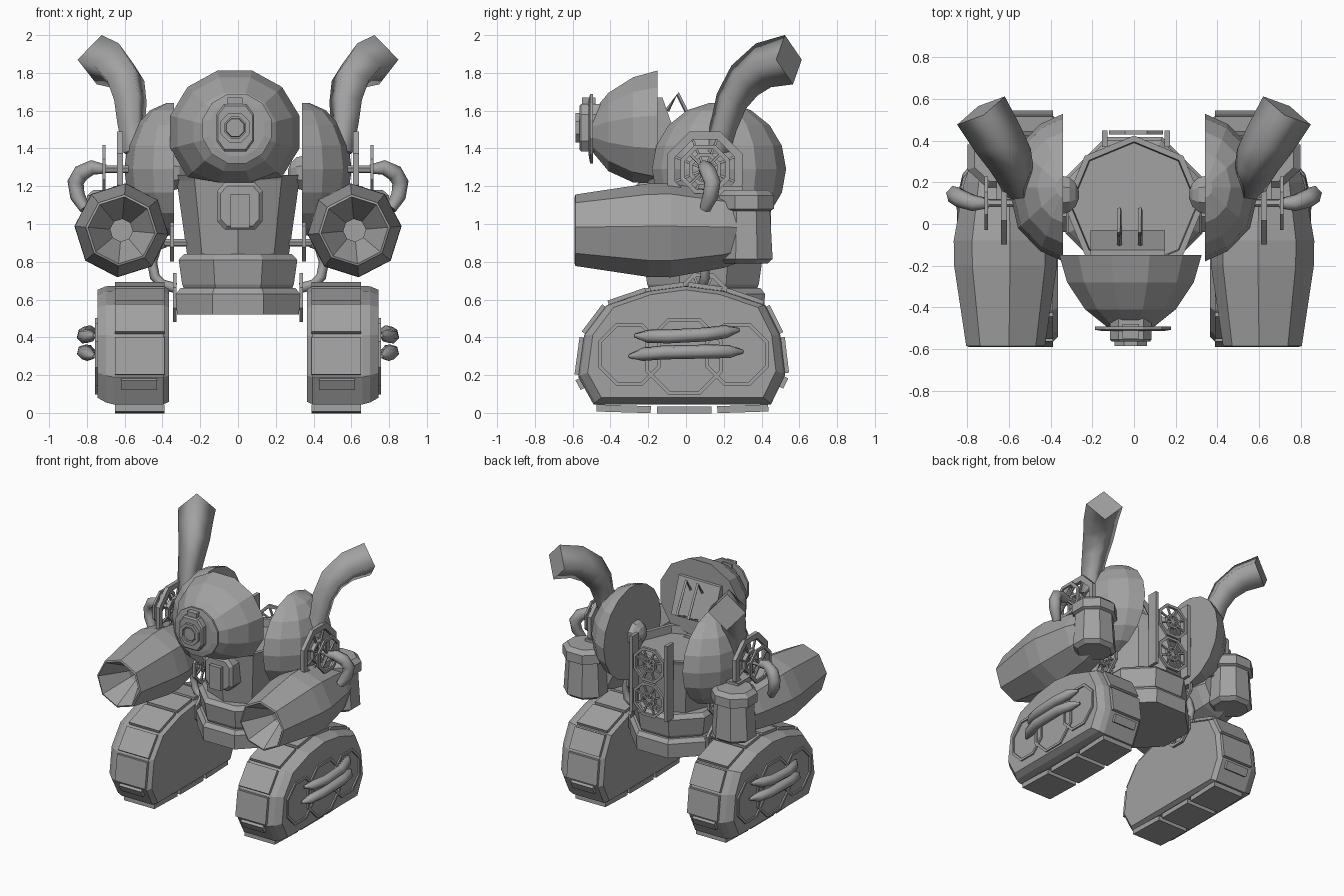
import bpy, bmesh, math
from mathutils import Vector

if "Cube" in bpy.data.objects:
    bpy.data.objects.remove(bpy.data.objects["Cube"])

grey = bpy.data.materials.new("grey metal")
grey.diffuse_color = (0.36, 0.36, 0.36, 1)
grey.use_nodes = True
grey.node_tree.nodes["Principled BSDF"].inputs["Base Color"].default_value = grey.diffuse_color


def caps(faces):
    """Faces made of consecutive indices are end caps, kept flat."""
    return {i for i, f in enumerate(faces) if all(b == a + 1 for a, b in zip(f, f[1:]))}


def build(name, parts, mirror=False, smooth=False):
    """Join (verts, faces) parts into one object, optionally mirrored in x."""
    verts, faces = [], []
    for v, f in parts:
        k = len(verts)
        verts += [tuple(p) for p in v]
        faces += [[i + k for i in q] for q in f]
    me = bpy.data.meshes.new(name)
    me.from_pydata(verts, [], faces)
    bm = bmesh.new()
    bm.from_mesh(me)
    bmesh.ops.recalc_face_normals(bm, faces=bm.faces)
    flat = caps(faces)
    for f in bm.faces:
        f.smooth = smooth and f.index not in flat
    bm.to_mesh(me)
    bm.free()
    me.materials.append(grey)
    ob = bpy.data.objects.new(name, me)
    bpy.context.collection.objects.link(ob)
    if mirror:
        ob.modifiers.new("mirror", 'MIRROR').use_mirror_merge = False
    return ob


def loft(rings, closed=False):
    n, m = len(rings[0]), len(rings)
    faces = [[j * n + i, j * n + (i + 1) % n, (j + 1) % m * n + (i + 1) % n, (j + 1) % m * n + i]
             for j in range(m if closed else m - 1) for i in range(n)]
    if not closed:
        faces += [list(range(n)), list(range((m - 1) * n, m * n))]
    return [p for r in rings for p in r], faces


def ring(c, axis, r, n=8, phase=0.0):
    """Regular polygon around an axis; phase is counted in sides."""
    out = []
    for i in range(n):
        a = 2 * math.pi * (i + phase) / n
        u, v = r * math.cos(a), r * math.sin(a)
        d = {'x': (0, u, v), 'y': (u, 0, v), 'z': (u, v, 0)}[axis]
        out.append(Vector(c) + Vector(d))
    return out


def turned(c, axis, steps, n=8, phase=0.5, closed=False):
    """Lathe-like solid from (offset along axis, radius) steps."""
    e = Vector([float(axis == a) for a in 'xyz'])
    return loft([ring(Vector(c) + e * t, axis, r, n, phase) for t, r in steps], closed)


def band(c, axis, r_out, r_in, thick, n=8, phase=0.5):
    h = thick / 2
    return turned(c, axis, [(-h, r_out), (h, r_out), (h, r_in), (-h, r_in)], n, phase, True)


def box(x0, x1, y0, y1, z0, z1):
    return loft([[(x0, y0, z), (x1, y0, z), (x1, y1, z), (x0, y1, z)] for z in (z0, z1)])


def tube(path, radii, n=6, side=None):
    pts = [Vector(p) for p in path]
    if not isinstance(radii, (list, tuple)):
        radii = [radii] * len(pts)
    rings = []
    for i, p in enumerate(pts):
        t = (pts[min(i + 1, len(pts) - 1)] - pts[max(i - 1, 0)]).normalized()
        side = Vector(side) if side is not None else t.orthogonal()
        side = (side - t * side.dot(t)).normalized()
        w = t.cross(side)
        rings.append([p + (side * math.cos(a) + w * math.sin(a)) * radii[i]
                      for a in (2 * math.pi * k / n for k in range(n))])
    return loft(rings)


def grille(c, axis, r, width=0.022, thick=0.02, spokes=4):
    """Octagonal frame with crossing bars and a hub ring."""
    parts = [band(c, axis, r, r - width, thick), band(c, axis, r * 0.42, r * 0.32, thick)]
    rim = ring(c, axis, r - width, spokes * 2, 0.5)
    return parts + [tube([rim[i], rim[i + spokes]], 0.009, 4) for i in range(spokes)]


def plate(cx, cz, w, h, cut_w, cut_h, steps):
    """Chamfered rectangle facing y, from (y, scale) steps."""
    pts = [(-w, -cut_h), (-cut_w, -h), (cut_w, -h), (w, -cut_h),
           (w, cut_h), (cut_w, h), (-cut_w, h), (-w, cut_h)]
    return loft([[(cx + x * s, y, cz + z * s) for x, z in pts] for y, s in steps])


# --- tracks ---
PROFILE = [(-.49, .045), (-.57, .19), (-.54, .41), (-.42, .57), (-.2, .645), (0, .672),
           (.2, .645), (.42, .57), (.5, .41), (.525, .2), (.45, .045)]
MID = Vector((-.02, .33))


def side_ring(x, s, dz=0):
    return [(x, p.x, p.y + dz) for p in (MID + (Vector(q) - MID) * s for q in PROFILE)]


build("track_body", [loft([side_ring(.365, .95), side_ring(.395, 1), side_ring(.66, 1),
                           side_ring(.70, .98, .005), side_ring(.745, .91, .01)])], True)

pads = []
outline = PROFILE + [(.15, .035), (-.17, .035), PROFILE[0]]
for a, b in zip(outline, outline[1:]):
    a, b = Vector(a), Vector(b)
    low = a.y + b.y < .3                      # sloped lower ends carry a small pad only
    sloped = low and abs(a.y - b.y) > .1
    d = b - a
    nrm = Vector((-d.y, d.x)).normalized() * (.037 if low and not sloped else .022)
    q = [a + d * (.6 if sloped and a.x < 0 else .05), b - d * (.6 if sloped and a.x > 0 else .05)]
    q += [q[1] + nrm, q[0] + nrm]
    pads.append(loft([[(x, p.x, p.y) for p in q] for x in ((.43, .62) if sloped else (.39, .65))]))
build("track_pads", pads, True)

# raised frames and bars on the outer track side
build("track_side_frames", [band((.748, y, z), 'x', r, r - .02, .016) for y, z, r in
                            ((-.3, .31, .18), (-.01, .3, .22), (.27, .31, .18))], True)
for name, y0, y1, zs in (("upper", -.27, .28, (.41, .405, .405, .415, .43, .44)),
                         ("lower", -.3, .3, (.30, .31, .32, .325, .325, .325))):
    ys = (y0, y0 + .07, y0 + .18, y1 - .18, y1 - .07, y1)
    path = list(zip((.76, .79, .815, .815, .79, .76), ys, zs))
    build("track_bar_" + name, [tube(path, [.01, .036, .038, .038, .036, .01], 6)], True, True)

# --- hull and torso ---
C = (0, .09, 0)
build("pelvis", [turned(C, 'z', [(.52, .35), (.63, .355), (.66, .33)])])
build("waist", [turned(C, 'z', [(.66, .31), (.68, .32), (.81, .34), (.84, .31)])])
build("torso", [turned(C, 'z', [(.84, .27), (1.23, .325), (1.26, .335), (1.26, .305), (1.2, .30)],
                       8, 0)])
build("chest_panel", [plate(.01, 1.095, .12, .125, .08, .08, ((-.12, 1), (-.25, 1), (-.27, .85))),
                      box(-.04, .06, -.30, -.2, .98, 1.16)])

# back frame with two stacked grilles
build("back_grilles", grille((.01, .44, .95), 'y', .14) + grille((.01, .44, 1.22), 'y', .14))
build("back_posts", [box(x - .013, x + .013, .37, .45, .82, 1.41) for x in (-.14, .16)])

# side grilles, rods and hoses on the torso
build("torso_side_grilles", grille((.35, .09, .935), 'x', .145)
      + grille((.335, .09, .61), 'x', .14), True)
build("torso_rods", [tube([(.24, .09, .9), (.42, .09, .9)], .02)], True)
build("torso_hoses", [tube([(.39, .09, .9), (.43, .1, .88), (.455, .1, .8), (.44, .1, .72),
                            (.40, .09, .68), (.33, .09, .66)], .027)], True, True)

# --- head ---
HC = Vector((-.017, 0, 1.487))
skull = [[Vector((HC.x + (p.x - HC.x) * 1.05, p.y, max(p.z, 1.22)))
          for p in ring(HC + Vector((0, y, 0)), 'y', r, 12, .5)]
         for y, r in ((-.15, .337), (-.28, .30), (-.41, .215), (-.495, .11))]
build("head", [loft(skull)])
build("head_back_panel", [loft([[(-.21, -.16, z), (.15, -.16, z), (.15, y, z), (-.21, y, z)]
                                for z, y in ((1.38, -.10), (1.4, -.03), (1.67, -.125))])])
build("head_handles", [tube([(x, -.05, 1.4), (x, .07, 1.46), (x, -.045, 1.69), (x, -.1, 1.6)], .012, 4)
                       for x in (-.07, .03)])
build("eye_collar", [turned((-.005, -.5, 1.505), 'y', [(.008, .19), (-.008, .19), (-.015, .15)], 12)])
build("eye_housing", [plate(-.015, 1.51, .1, .125, .06, .07, ((-.44, 1), (-.555, 1), (-.565, .92))),
                      box(-.055, .025, -.55, -.48, 1.6, 1.67)])
build("eye_lens", [band((-.015, -.57, 1.51), 'y', .085, .06, .03),
                   turned((-.015, -.56, 1.51), 'y', [(0, .055), (-.02, .05)])])

# --- shoulders: half globe with an upright pole, flat on the inside ---
HALF = ((0, -1), (.42, -.86), (.83, -.55), (1, 0), (.83, .55), (.42, .86), (0, 1))
globe = []
for k in range(9):
    a = math.radians(-82 + 164 * k / 8)
    globe.append([(.34 + .262 * math.cos(a) * u, .175 + .355 * math.cos(a) * v,
                   1.29 + .355 * math.sin(a)) for u, v in HALF])
build("shoulder_dome", [loft(globe)], True)
build("shoulder_joint", [turned((.34, .14, 1.27), 'x',
                                [(.01, .1), (-.03, .09), (-.06, .06), (-.075, .02)])], True)
build("shoulder_fan", grille((.625, .1, 1.29), 'x', .215, .045, .03)
      + [band((.71, .1, 1.29), 'x', .14, .115, .015)]
      + [tube([p, q], .009, 4) for p, q in zip(ring((.71, .1, 1.29), 'x', .125, 4, .5),
                                               ring((.71, .1, 1.29), 'x', .01, 4, .5))], True)
build("fan_axle", [tube([(.55, .1, 1.29), (.78, .1, 1.29)], .02)], True)
build("fan_hose", [tube([(.70, .1, 1.29), (.77, .1, 1.30), (.83, .12, 1.27), (.86, .14, 1.22),
                         (.85, .13, 1.15), (.81, .1, 1.08)],
                        [.025, .04, .045, .045, .042, .03])], True, True)

# exhaust stacks with square section, from the outlet down
build("exhaust_stack", [tube([(.735, .545, 1.87), (.655, .41, 1.84), (.595, .31, 1.76), (.57, .24, 1.65),
                              (.565, .2, 1.52), (.54, .16, 1.38)],
                             [.133, .125, .112, .095, .08, .075], 4, (0, 0, 1))], True, True)

# --- arms ---
build("arm_barrel", [turned((.617, 0, .967), 'y',
                            [(.27, .175), (.2, .2), (-.08, .25), (-.2, .248), (-.585, .19),
                             (-.59, .178), (-.38, .06), (-.3, .06)], 8, .11)], True)
can = turned((.64, .32, 0), 'z', [(.79, .12), (.815, .15), (1.07, .135), (1.08, .157), (1.15, .157),
                                  (1.18, .125)])
build("arm_canister", [([(.64 + (p.x - .64) * 1.1, p.y, p.z) for p in can[0]], can[1])], True)
build("arm_bracket", [box(.48, .66, .12, .3, 1.02, 1.2)], True)
